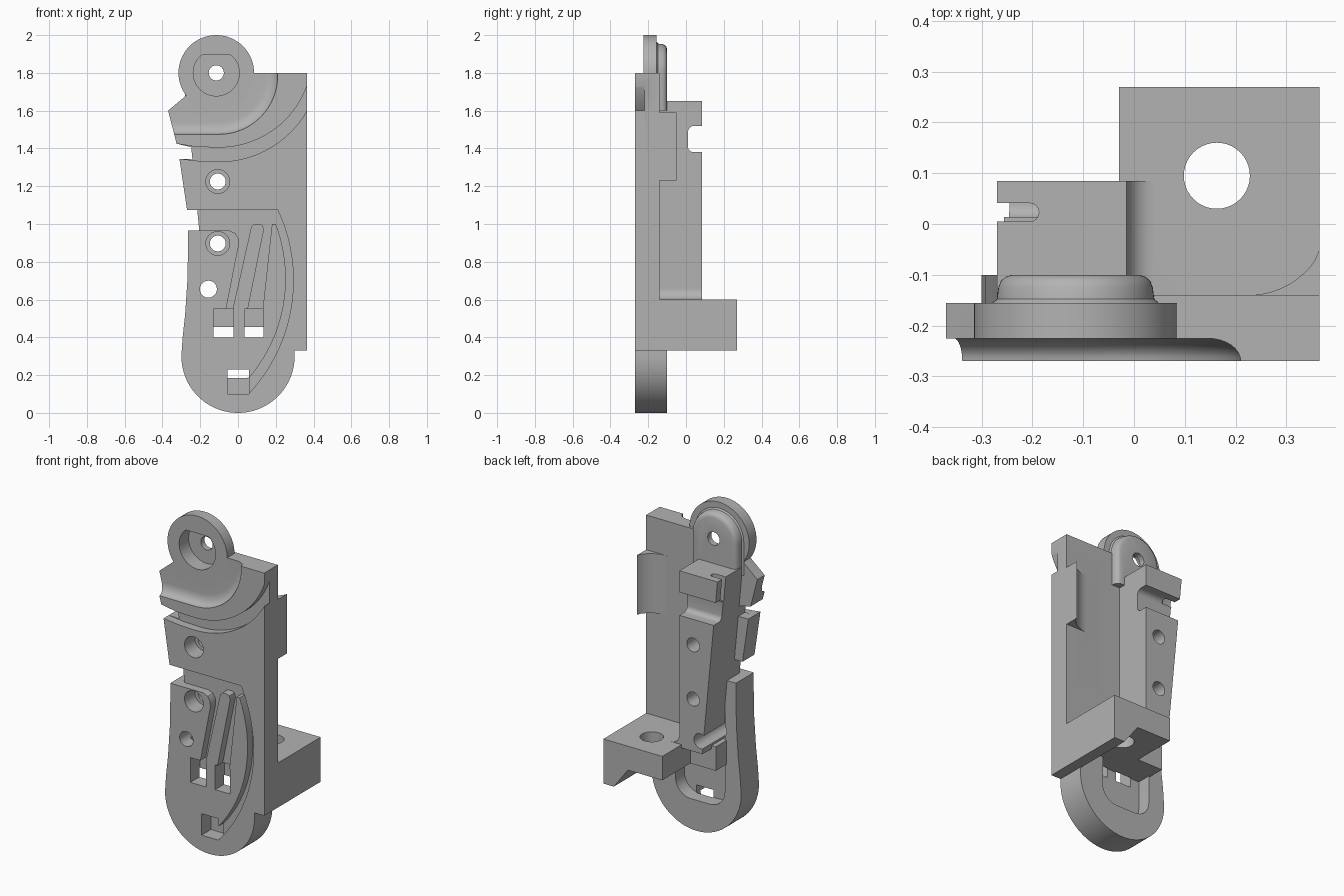
import bpy, bmesh, math
from mathutils import Vector

if "Cube" in bpy.data.objects:
    bpy.data.objects.remove(bpy.data.objects["Cube"])

grey = bpy.data.materials.new("plain grey")
grey.diffuse_color = (0.45, 0.45, 0.45, 1)
grey.use_nodes = True
grey.node_tree.nodes["Principled BSDF"].inputs["Base Color"].default_value = grey.diffuse_color


def loft(name, layers):
    """Closed solid through equal-length rings of 3D points."""
    bm = bmesh.new()
    rings = [[bm.verts.new(p) for p in ring] for ring in layers]
    n = len(rings[0])
    for a, b in zip(rings, rings[1:]):
        for i in range(n):
            bm.faces.new((a[i], a[(i + 1) % n], b[(i + 1) % n], b[i]))
    bm.faces.new(rings[0])
    bm.faces.new(rings[-1][::-1])
    bmesh.ops.recalc_face_normals(bm, faces=bm.faces)
    me = bpy.data.meshes.new(name)
    bm.to_mesh(me)
    bm.free()
    ob = bpy.data.objects.new(name, me)
    bpy.context.collection.objects.link(ob)
    me.materials.append(grey)
    return ob


def prism(name, pts, lo, hi, axis='y'):
    """Extrude a profile along y (xz points), z (xy points) or x (yz points)."""
    place = {'y': lambda p, d: (p[0], d, p[1]),
             'z': lambda p, d: (p[0], p[1], d),
             'x': lambda p, d: (d, p[0], p[1])}[axis]
    return loft(name, [[place(p, d) for p in pts] for d in (lo, hi)])


def box(name, x0, x1, y0, y1, z0, z1):
    return prism(name, [(x0, z0), (x1, z0), (x1, z1), (x0, z1)], y0, y1)


def arc(cx, cz, r, a0, a1, n=24):
    return [(cx + r * math.cos(math.radians(a0 + (a1 - a0) * i / n)),
             cz + r * math.sin(math.radians(a0 + (a1 - a0) * i / n))) for i in range(n + 1)]


def circle(cx, cz, r, n=40):
    return arc(cx, cz, r, 0, 360, n)[:-1]


def arc3(p, q, s, n=24):
    """Arc through three points."""
    (ax, ay), (bx, by), (cx, cy) = p, q, s
    d = 2 * (ax * (by - cy) + bx * (cy - ay) + cx * (ay - by))
    A, B, C = ax * ax + ay * ay, bx * bx + by * by, cx * cx + cy * cy
    ux = (A * (by - cy) + B * (cy - ay) + C * (ay - by)) / d
    uy = (A * (cx - bx) + B * (ax - cx) + C * (bx - ax)) / d
    a0 = math.degrees(math.atan2(ay - uy, ax - ux))
    a1 = math.degrees(math.atan2(cy - uy, cx - ux))
    return arc(ux, uy, math.hypot(ax - ux, ay - uy), a0, a1, n)


def combine(ob, other, op):
    m = ob.modifiers.new("join", 'BOOLEAN')
    m.operation, m.solver, m.object = op, 'EXACT', other
    bpy.context.view_layer.objects.active = ob
    bpy.ops.object.modifier_apply(modifier=m.name)
    bpy.data.objects.remove(other)


def add(other):
    combine(body, other, 'UNION')


def cut(other):
    combine(body, other, 'DIFFERENCE')


F = -0.27   # front face
G = -0.22   # groove floor

# tall right-hand plate
body = box("bracket", -0.06, 0.365, F, -0.14, 0.33, 1.8)

# rounded foot with its curved left wall
foot = arc(0, 0.3, 0.3, 180, 360, 40) + [(0.3, 0.5), (-0.02, 0.5), (-0.02, 0.965), (-0.265, 0.965)]
foot += [(-0.265, 0.85), (-0.268, 0.7), (-0.28, 0.52), (-0.293, 0.4)]
add(prism("foot", foot, F, -0.10))

# pocket in the back of the foot
pocket = (arc(-0.09, 0.285, 0.1, 180, 270, 8) + arc(0.04, 0.285, 0.1, 270, 360, 8)
          + [(0.14, 0.5), (-0.015, 0.5), (-0.015, 1.0), (-0.19, 1.0)])
cut(prism("pocket", pocket, -0.185, 0.0))

# left-hand lugs
add(prism("middle_lug", [(-0.27, 1.075), (-0.04, 1.075), (-0.04, 1.335), (-0.31, 1.345)], F, -0.155))
add(prism("upper_lug", [(-0.37, 1.6), (-0.325, 1.425), (-0.24, 1.405), (0.0, 1.405), (0.0, 1.8),
                        (-0.2, 1.8), (-0.275, 1.68)], F, -0.155))

# cove-edged scoop on the upper front
layers = []
for y, o in [(-0.3, 0)] + [(F + 0.045 * math.sin(a), 0.065 * (1 - math.cos(a)))
                           for a in [math.pi / 2 * i / 8 for i in range(9)]]:
    ring = [(-0.5, 1.475 + o)] + arc(-0.1, 1.785, 0.31 - o, 270, 360) + [(0.21 - o, 1.9), (-0.5, 1.9)]
    layers.append([(x, y, z) for x, z in ring])
cut(loft("scoop", layers))

# spine on the back, leaning left edge, flared base
spine = [(-0.27, 1.65), (-0.015, 1.65), (-0.015, 0.66)]
spine += arc(0.04, 0.655, 0.055, 180, 270, 8) + [(0.04, 0.58), (-0.17, 0.58), (-0.175, 0.65), (-0.245, 1.38)]
add(prism("spine", spine, G, 0.085))
notch = arc(0.04, 1.41, 0.03, 270, 180, 6) + arc(0.045, 1.485, 0.035, 180, 90, 6) + [(0.2, 1.52), (0.2, 1.38)]
cut(prism("spine_notch", notch, -0.5, 0.1, 'x'))
slot = [(-0.4, 0.005)] + arc(-0.205, 0.023, 0.018, -90, 90, 8) + [(-0.4, 0.041)]
cut(prism("spine_slot", slot, 1.5, 1.7, 'z'))
add(box("spine_web", -0.2, 0.0, -0.19, 0.0, 0.455, 0.6))

# mounting shelf with a chamfered side leg
add(prism("shelf", [(-0.03, 0.6), (0.365, 0.6), (0.365, 0.33), (0.295, 0.33), (0.2, 0.455),
                    (-0.03, 0.455)], -0.19, 0.27))
cut(prism("shelf_hole", circle(0.163, 0.095, 0.065), 0.2, 0.8, 'z'))

# flared rib on the back of the plate
rib = arc(0.225, -0.14 + 0.16, 0.16, 270, 330, 10)
rib = [(x, y) for x, y in rib if x < 0.36] + [(0.365, -0.05), (0.365, -0.2), (0.225, -0.2)]
add(prism("rib", rib, 1.23, 1.59, 'z'))

# round ear and its soft-edged boss
add(prism("ear", circle(-0.115, 1.8, 0.2, 64), -0.225, -0.155))
layers = []
for y, r in [(-0.2, 0.152), (-0.156, 0.165), (-0.148, 0.155), (-0.125, 0.152), (-0.112, 0.147),
             (-0.104, 0.138), (-0.1, 0.125)]:
    ring = arc(-0.115, 1.8, r, 0, 180, 32) + [(-0.115 - r, 1.6), (-0.115 + r, 1.6)]
    layers.append([(x, y, z) for x, z in ring])
add(loft("boss", layers))
recess = [(x, min(z, 1.895)) for x, z in circle(-0.115, 1.8, 0.122, 48)]
flat = [p for i, p in enumerate(recess) if not (p[1] == 1.895 and recess[i - 1][1] == 1.895
                                                and recess[i + 1][1] == 1.895)]
cut(prism("ear_recess", flat, -0.3, -0.135))
cut(prism("ear_hole", circle(-0.115, 1.8, 0.04), -0.3, 0.0))

# curved band groove across the front
low = [(-0.5, 1.345), (-0.31, 1.345), (-0.2, 1.333)] + arc(-0.1, 1.865, 0.535, 270, 333)
high = [(-0.5, 1.43), (-0.325, 1.425), (-0.22, 1.408)] + arc(-0.1, 1.90, 0.495, 270, 345)
cut(prism("band_groove", low + high[::-1], -0.3, G))

# branching groove on the lower front
groove = [(-0.5, 1.075)] + arc3((0.21, 1.075), (0.293, 0.7), (0.055, 0.1))
groove += arc3((0.055, 0.18), (0.253, 0.7), (0.2, 1.0))
groove += [(0.18, 1.0), (0.13, 0.54), (0.05, 0.54), (0.137, 0.97), (0.13, 0.993), (0.115, 1.0),
           (0.085, 1.0), (0.07, 0.985), (-0.03, 0.54), (-0.065, 0.54), (0.004, 0.89), (0.002, 0.925),
           (-0.015, 0.952), (-0.045, 0.965), (-0.5, 0.965)]
cut(prism("finger_groove", groove, -0.3, G))

# square windows
for x0, x1, z0, z1 in ((-0.13, -0.025, 0.4, 0.55), (0.035, 0.135, 0.4, 0.55), (-0.055, 0.058, 0.1, 0.23)):
    cut(box("window", x0, x1, -0.3, -0.18, z0, z1))

# screw holes, two of them counterbored
for x, z, r, bore in ((-0.107, 1.225, 0.042, 0.063), (-0.107, 0.897, 0.042, 0.063), (-0.157, 0.655, 0.045, 0)):
    cut(prism("screw_hole", circle(x, z, r), -0.4, 0.4))
    if bore:
        cut(prism("counterbore", circle(x, z, bore), -0.4, -0.17))

bpy.ops.object.select_all(action='DESELECT')
body.select_set(True)
bpy.context.view_layer.objects.active = body
bpy.ops.object.shade_smooth_by_angle(angle=math.radians(30))
